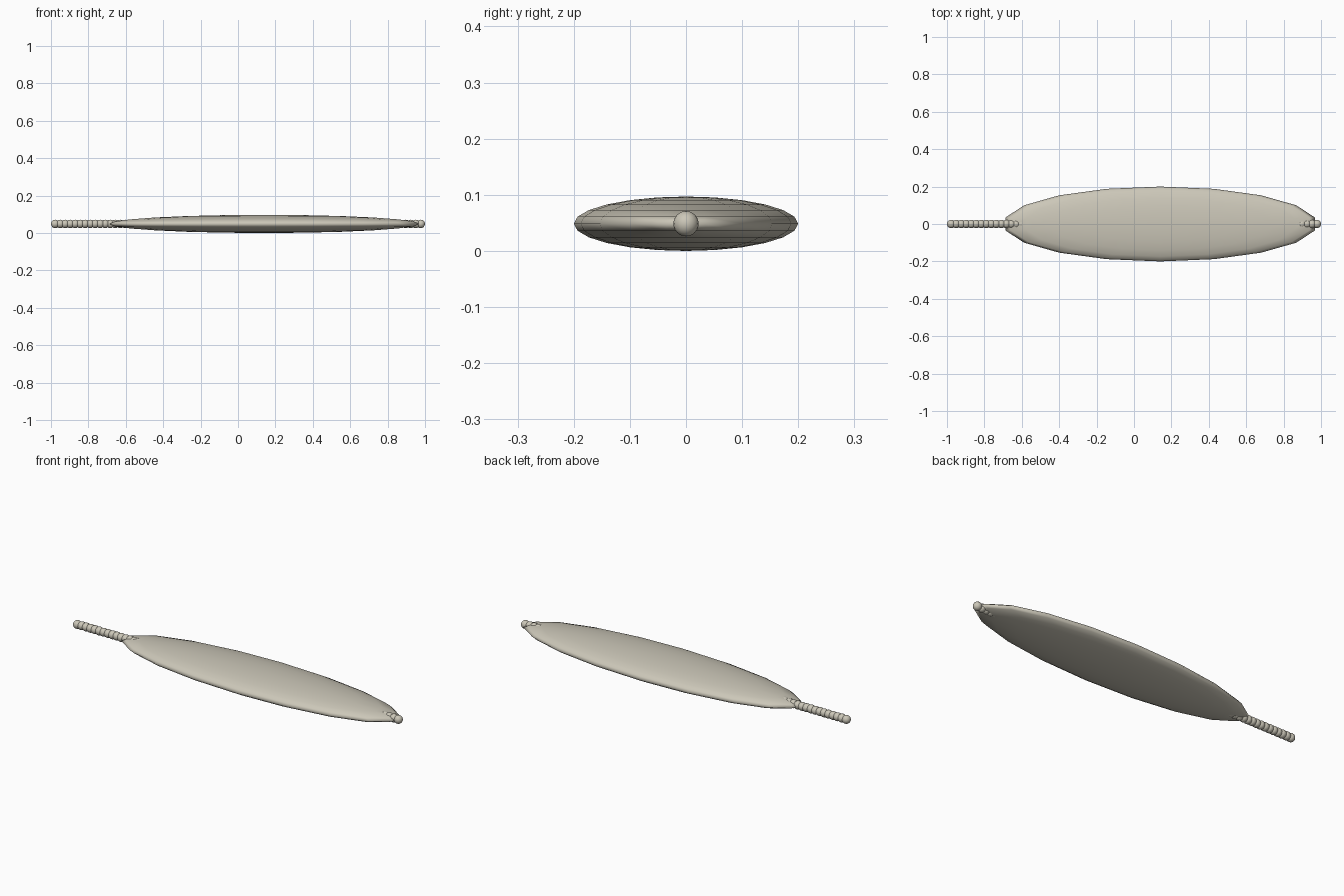
import bpy, bmesh
from mathutils import Matrix

cube = bpy.data.objects.get("Cube")
if cube:
    bpy.data.objects.remove(cube, do_unlink=True)

# One stone-like colour for every part
stone = bpy.data.materials.new("warm_grey")
stone.use_nodes = True
colour = (0.60, 0.57, 0.48, 1)
stone.diffuse_color = colour
stone.node_tree.nodes["Principled BSDF"].inputs["Base Color"].default_value = colour

MID_Z = 0.0485


def smooth_object(name, bm):
    mesh = bpy.data.meshes.new(name)
    for face in bm.faces:
        face.smooth = True
    bm.to_mesh(mesh)
    bm.free()
    mesh.materials.append(stone)
    obj = bpy.data.objects.new(name, mesh)
    bpy.context.collection.objects.link(obj)
    return obj


def add_ellipsoid(bm, centre, radii, segments, rings):
    bmesh.ops.create_uvsphere(
        bm, u_segments=segments, v_segments=rings, radius=1,
        matrix=Matrix.LocRotScale(centre, None, radii))


# Long flattened body, its facets meeting at the widest points
bm = bmesh.new()
add_ellipsoid(bm, (0.14, 0, MID_Z), (0.84, 0.2, MID_Z), 18, 12)
smooth_object("flattened_body", bm)

# String of overlapping beads running through the body from end to end
BEAD_RADIUS = 0.0225
BEAD_COUNT = 74
reach = 1 - BEAD_RADIUS
bm = bmesh.new()
for i in range(BEAD_COUNT):
    x = -reach + 2 * reach * i / (BEAD_COUNT - 1)
    add_ellipsoid(bm, (x, 0, MID_Z), (BEAD_RADIUS,) * 3, 18, 12)
smooth_object("bead_string", bm)
